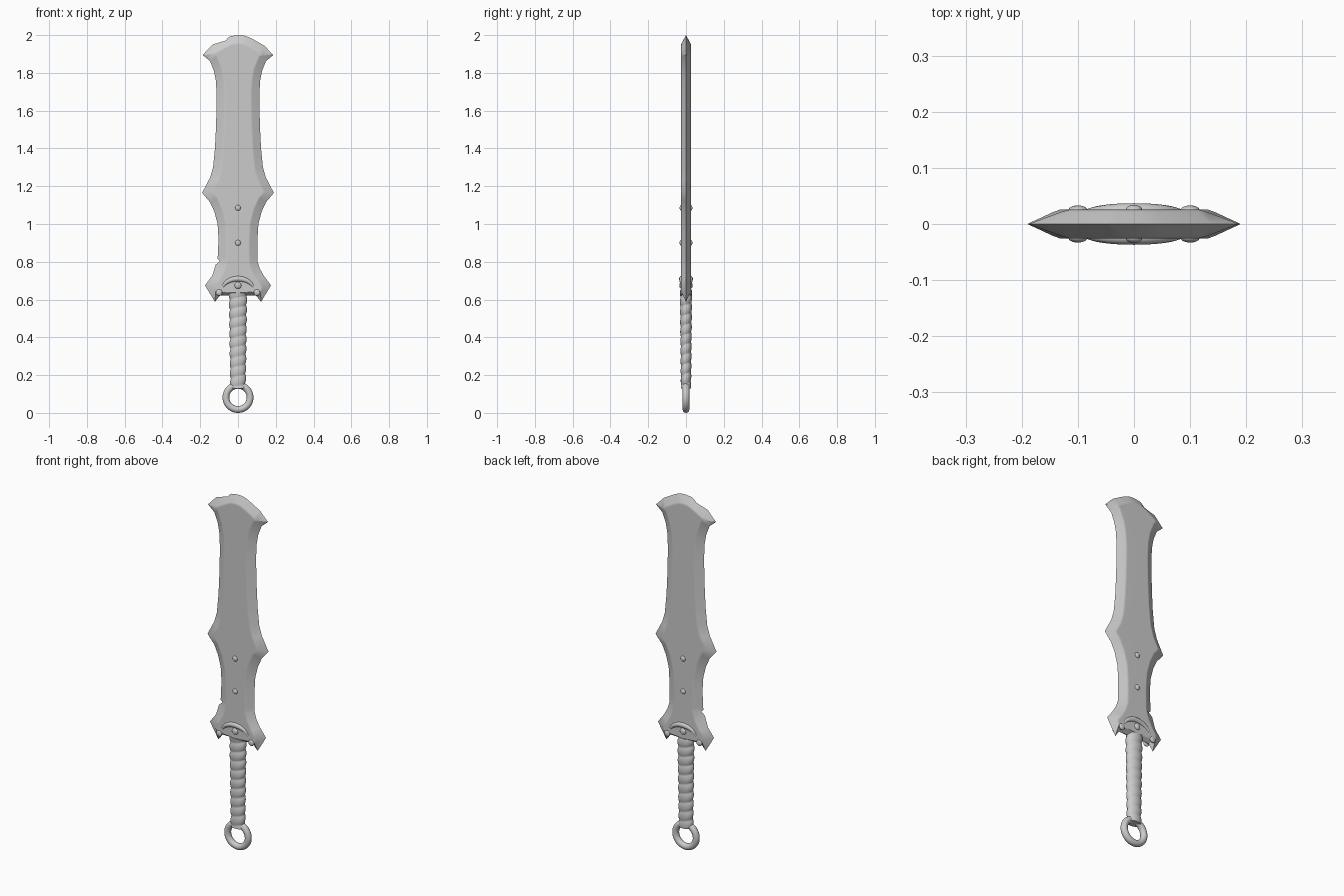
import bpy, bmesh, math
from mathutils import Vector

if "Cube" in bpy.data.objects:
    bpy.data.objects.remove(bpy.data.objects["Cube"])


def add_mesh(name, bm, angle=35):
    bmesh.ops.recalc_face_normals(bm, faces=bm.faces[:])
    me = bpy.data.meshes.new(name)
    bm.to_mesh(me)
    bm.free()
    ob = bpy.data.objects.new(name, me)
    bpy.context.collection.objects.link(ob)
    bpy.ops.object.select_all(action='DESELECT')
    ob.select_set(True)
    bpy.context.view_layer.objects.active = ob
    bpy.ops.object.shade_smooth_by_angle(angle=math.radians(angle))
    return ob


def bridge(bm, a, b):
    n = len(a)
    for i in range(n):
        bm.faces.new((a[i], a[(i + 1) % n], b[(i + 1) % n], b[i]))


# Blade: right half of the outline from top to bottom (x, z, bevel width)
W = 0.045
half = [(0, 2.0, W), (.03, 1.998, W), (.055, 1.99, W), (.085, 1.975, W), (.138, 1.945, W),
        (.187, 1.895, W), (.148, 1.862, W), (.127, 1.81, W), (.117, 1.757, W), (.113, 1.68, W),
        (.114, 1.6, W), (.117, 1.5, W), (.122, 1.4, W), (.132, 1.3, W), (.148, 1.245, W),
        (.19, 1.165, W), (.148, 1.115, W), (.125, 1.065, W), (.108, 1.0, W), (.103, .92, W),
        (.103, .825, W), (.104, .80, W), (.115, .765, W), (.137, .725, W), (.175, .675, W),
        (.122, .588, .03), (.095, .622, .02), (0, .622, .012)]
outline = half + [(-x, z, d) for x, z, d in half[-2:0:-1]]
count = len(outline)


def inset(scale):
    pts = []
    for i, (x, z, d) in enumerate(outline):
        p, a, b = (Vector(outline[k % count][:2]) for k in (i, i - 1, i + 1))
        u, v = (p - a).normalized(), (b - p).normalized()
        n1, n2 = Vector((u.y, -u.x)), Vector((v.y, -v.x))   # inward for clockwise order
        m = (n1 + n2).normalized()
        pts.append(p + m * (d * scale / max(m.dot(n1), .4)))
    return pts


# Chips in the cutting edge, on the left side only
chips = {2: (-.052, 1.986), 1: (-.04, 1.994), 3: (-.066, 1.971), 4: (-.135, 1.95),
         20: (-.108, .815), 21: (-.096, .803), 22: (-.118, .785)}
edge = [Vector(p[:2]) for p in outline]
for i, p in chips.items():
    edge[count - i] = Vector(p)

bm = bmesh.new()
rim = [bm.verts.new((p.x, 0, p.y)) for p in edge]
for side in (-1, 1):
    last = rim
    for scale, y in ((.86, .0215), (1.1, .026)):
        ring = [bm.verts.new((p.x, side * y, p.y)) for p in inset(scale)]
        bridge(bm, last, ring)
        last = ring
    bm.faces.new(last)
blade = add_mesh("blade", bm)
blade.modifiers.new("weighted_normals", 'WEIGHTED_NORMAL').keep_sharp = True

# Grip: oval shaft with a spiral wrap
bm = bmesh.new()
SEG, ROWS = 32, 96
Z0, Z1, PITCH = .128, .635, .052
last = None
for r in range(ROWS + 1):
    t = r / ROWS
    z = Z0 + (Z1 - Z0) * t
    ring = []
    for s in range(SEG):
        a = 2 * math.pi * s / SEG
        wrap = abs(math.sin(math.pi * (z / PITCH - s / SEG)))
        k = .87 + .15 * wrap ** .7
        ring.append(bm.verts.new(((.041 + .007 * t) * k * math.cos(a),
                                  (.027 + .005 * t) * k * math.sin(a), z)))
    if last:
        bridge(bm, last, ring)
    else:
        bm.faces.new(ring)
    last = ring
bm.faces.new(last)
add_mesh("wrapped_grip", bm, 60)

# Pommel ring
bpy.ops.mesh.primitive_torus_add(major_radius=.064, minor_radius=.018, major_segments=48,
                                 minor_segments=16, location=(0, 0, .082),
                                 rotation=(math.pi / 2, 0, 0))
bpy.context.object.name = "pommel_ring"
bpy.ops.object.shade_smooth()


# Rivets on both faces
def rivet(name, x, z, radius, height):
    for side, label in ((-1, "front"), (1, "back")):
        bpy.ops.mesh.primitive_uv_sphere_add(segments=20, ring_count=12,
                                             location=(x, side * .025, z))
        ob = bpy.context.object
        ob.name = f"{name}_{label}"
        ob.scale = (radius, height, radius)
        bpy.ops.object.shade_smooth()


rivet("upper_rivet", 0, 1.085, .015, .009)
rivet("middle_rivet", 0, .90, .015, .009)
rivet("guard_rivet", 0, .675, .018, .010)
for sx, label in ((-1, "left"), (1, "right")):
    rivet(f"guard_rivet_{label}", sx * .10, .637, .017, .008)

# Raised arch on the guard: a tapered tube that sinks into the blade at its ends
for side, label in ((-1, "front"), (1, "back")):
    bm = bmesh.new()
    last = None
    for i in range(25):
        a = math.pi * (.08 + .84 * i / 24)
        s = math.sin(a)
        radius = .004 + .011 * s
        c = Vector((.085 * math.cos(a), side * (.019 + .003 * s), .648 + .062 * s))
        out = Vector((.062 * math.cos(a), 0, .085 * s)).normalized()
        ring = [bm.verts.new(c + out * (radius * math.cos(q)) + Vector((0, radius * math.sin(q), 0)))
                for q in (2 * math.pi * k / 12 for k in range(12))]
        if last:
            bridge(bm, last, ring)
        else:
            bm.faces.new(ring)
        last = ring
    bm.faces.new(last)
    add_mesh(f"guard_arch_{label}", bm, 60)
